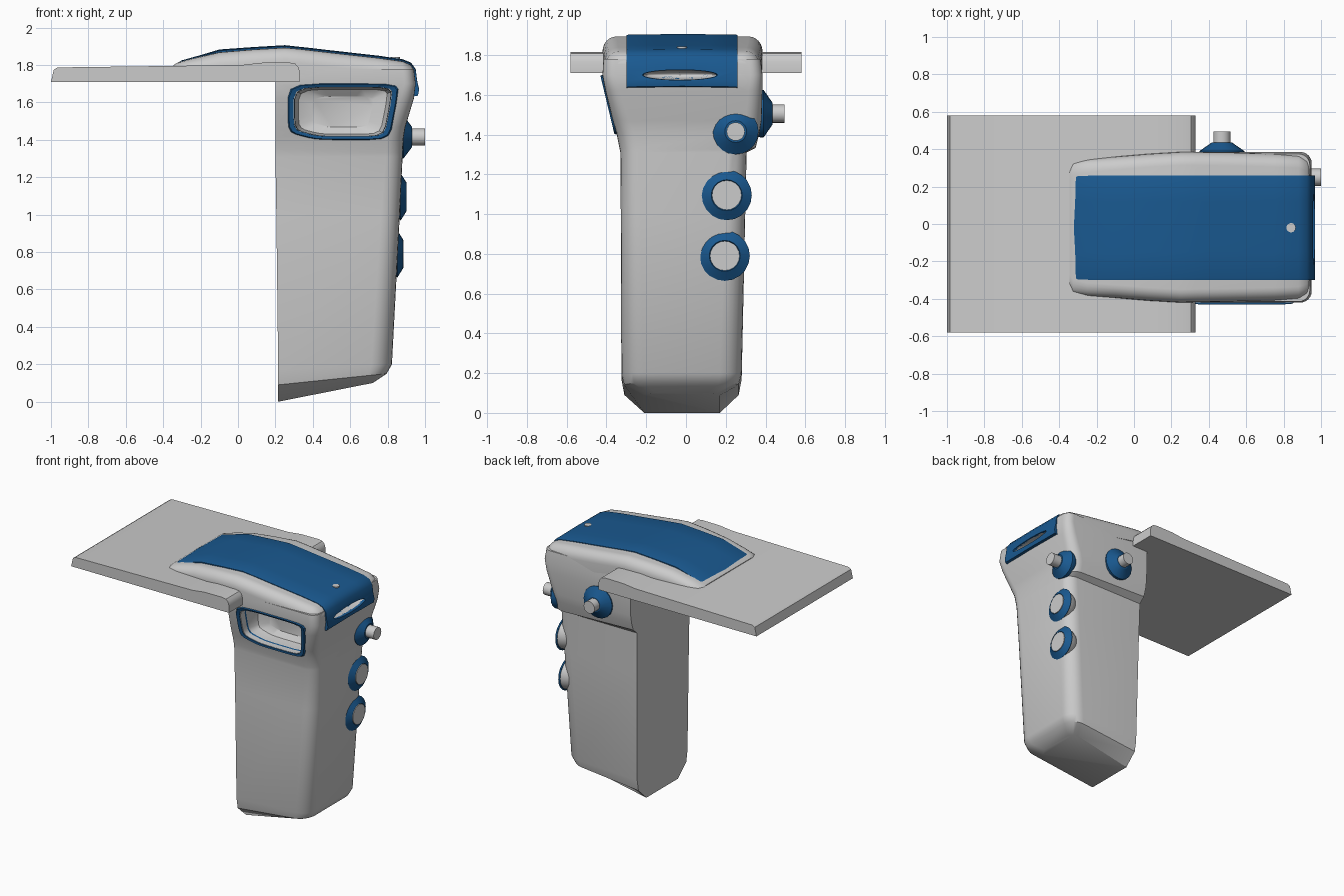
import bpy, bmesh
from math import sin, cos, pi, radians

if "Cube" in bpy.data.objects:
    bpy.data.objects.remove(bpy.data.objects["Cube"])

blue = bpy.data.materials.new("blue")
blue.diffuse_color = (0.01, 0.10, 0.28, 1)
blue.use_nodes = True
blue.node_tree.nodes["Principled BSDF"].inputs["Base Color"].default_value = blue.diffuse_color


def loft(name, rings, mat=None, closed=False, angle=35):
    """Skin a list of equal-length point rings; cap the ends or close the loop."""
    bm = bmesh.new()
    vs = [[bm.verts.new(p) for p in r] for r in rings]
    n = len(rings[0])
    pairs = list(zip(vs, vs[1:])) + ([(vs[-1], vs[0])] if closed else [])
    for a, b in pairs:
        for i in range(n):
            j = (i + 1) % n
            bm.faces.new((a[i], a[j], b[j], b[i]))
    if not closed:
        bm.faces.new(vs[0])
        bm.faces.new(vs[-1])
    bmesh.ops.recalc_face_normals(bm, faces=bm.faces)
    me = bpy.data.meshes.new(name)
    bm.to_mesh(me)
    bm.free()
    ob = bpy.data.objects.new(name, me)
    bpy.context.collection.objects.link(ob)
    if mat:
        me.materials.append(mat)
    smooth(ob, angle)
    return ob


def activate(ob):
    bpy.ops.object.select_all(action='DESELECT')
    ob.select_set(True)
    bpy.context.view_layer.objects.active = ob


def smooth(ob, angle=35):
    activate(ob)
    bpy.ops.object.shade_smooth_by_angle(angle=radians(angle))


def cut(ob, cutter):
    m = ob.modifiers.new("cut", 'BOOLEAN')
    m.operation, m.solver, m.object = 'DIFFERENCE', 'EXACT', cutter
    activate(ob)
    bpy.ops.object.modifier_apply(modifier="cut")


def lathe(name, axis, centre, profile, mat=None, seg=20):
    """Turn (distance, radius) pairs about an axis through centre."""
    rings = []
    for d, r in profile:
        ring = []
        for i in range(seg):
            u, v = r * cos(2 * pi * i / seg), r * sin(2 * pi * i / seg)
            a, b = centre
            ring.append({'X': (d, a + u, b + v), 'Y': (a + u, d, b + v),
                         'Z': (a + u, b + v, d)}[axis])
        rings.append(ring)
    return loft(name, rings, mat)


def arc(cx, cy, rx, ry, a0, a1, n=6):
    return [(cx + rx * cos(radians(a0 + (a1 - a0) * i / n)),
             cy + ry * sin(radians(a0 + (a1 - a0) * i / n))) for i in range(n + 1)]


def round_corners(pts, t):
    out = []
    for (ax, ay), (bx, by) in zip(pts, pts[1:] + pts[:1]):
        out += [(ax + (bx - ax) * t, ay + (by - ay) * t),
                (bx + (ax - bx) * t, by + (ay - by) * t)]
    return out


# handle and head: flat left face, rounded right corners
def body_ring(zl, zr, x0, x1, y0, y1, r):
    pts = [(x0, y0)] + arc(x1 - r, y0 + r, r, r, -90, 0) \
        + arc(x1 - r, y1 - r, r, r, 0, 90) + [(x0, y1)]
    return [(x, y, zl + (zr - zl) * (x - x0) / (x1 - x0)) for x, y in pts]


body = loft("handle_body", [body_ring(*s) for s in (
    (0.00, 0.10, .215, .72, -.21, .17, .06),
    (0.09, 0.15, .215, .795, -.31, .265, .10),
    (0.17, 0.20, .215, .823, -.325, .28, .11),
    (1.00, 1.00, .205, .865, -.328, .298, .10),
    (1.31, 1.31, .20, .88, -.33, .305, .09),
    (1.35, 1.33, .20, .88, -.335, .35, .09),
    (1.41, 1.41, .20, .885, -.35, .37, .09),
    (1.47, 1.47, .20, .895, -.368, .38, .08),
    (1.62, 1.62, .20, .94, -.405, .385, .07),
    (1.70, 1.70, .20, .95, -.42, .385, .06),
    (1.78, 1.78, .20, .94, -.415, .375, .06))])


# rounded cap arching over the plate
def cap_ring(x, y0, y1, zt, zb):
    rz = min(.075, (zt - zb) * .9)
    pts = [(y0, zb), (y1, zb)] + arc(y1 - .07, zt - rz, .07, rz, 0, 90) \
        + arc(y0 + .07, zt - rz, .07, rz, 90, 180)
    return [(x, y, z) for y, z in pts]


cap = loft("top_cap", [cap_ring(*s) for s in (
    (-.345, -.34, .30, 1.80, 1.775), (-.325, -.37, .33, 1.812, 1.775),
    (-.25, -.385, .345, 1.833, 1.775), (-.10, -.395, .36, 1.868, 1.775),
    (.08, -.41, .375, 1.883, 1.775), (.25, -.42, .385, 1.893, 1.775),
    (.33, -.418, .385, 1.886, 1.75), (.50, -.415, .383, 1.866, 1.72),
    (.75, -.41, .375, 1.838, 1.72), (.88, -.405, .37, 1.82, 1.72),
    (.925, -.39, .355, 1.80, 1.72), (.943, -.365, .33, 1.77, 1.72))])

# blue band running over the cap and down the right end
band_top = [(-.345, 1.797), (-.30, 1.822), (-.20, 1.85), (-.10, 1.88), (.08, 1.893),
            (.25, 1.903), (.38, 1.889), (.50, 1.875), (.75, 1.847), (.88, 1.828),
            (.925, 1.81), (.95, 1.775), (.957, 1.72), (.968, 1.67), (.962, 1.64)]
band_low = [(.90, 1.63), (.88, 1.75), (.75, 1.79), (.25, 1.84), (-.10, 1.81), (-.33, 1.78)]
band = loft("blue_band", [[(x, y, z + dz) for x, z in band_top + band_low]
                          for y, dz in ((-.30, -.004), (-.29, 0), (-.15, .001), (-.02, .003),
                                        (.12, .001), (.25, 0), (.26, -.004))], blue)

# slot in the right end
slot = lathe("slot_cutter", 'X', (0, 0), [(-.07 * cos(a * pi / 10), max(.001, sin(a * pi / 10)))
                                         for a in range(11)], seg=32)
slot.scale, slot.location = (1.2, .19, .026), (.965, -.03, 1.70)
bpy.context.view_layer.update()
for ob in (band, cap, body):
    cut(ob, slot)

# front window: recess and blue frame following the slanted side
outline = [(.265, 1.70), (.86, 1.70), (.85, 1.60), (.81, 1.40), (.42, 1.40), (.265, 1.44)]
for t in (.14, .2):
    outline = round_corners(outline, t)


def window_ring(s, y=None, off=0):
    pts = [(.557 + (x - .557) * s, 1.55 + (z - 1.55) * s) for x, z in outline]
    return [(x, (-.35 - (z - 1.41) * .24 if y is None else y) + off, z) for x, z in pts]


recess = loft("window_cutter", [window_ring(.87, -.6), window_ring(.87, -.28),
                                window_ring(.8, -.22), window_ring(.55, -.19)])
cut(body, recess)
for ob in (slot, recess):
    bpy.data.objects.remove(ob)
for ob in (body, cap, band):
    smooth(ob)
loft("window_frame", [window_ring(1, off=.06), window_ring(1, off=-.002),
                      window_ring(.975, off=-.012), window_ring(.89, off=-.008),
                      window_ring(.865, off=.06)], blue, closed=True)

# flat plate
plate = [(-1, 1.71), (.33, 1.71), (.33, 1.765), (.322, 1.79), (.305, 1.808), (.27, 1.814),
         (.12, 1.812), (.02, 1.80), (-.965, 1.787), (-.985, 1.775)]
loft("flat_plate", [[(x, y, z) for x, z in plate] for y in (-.58, .58)])

# pegged knobs on the right end and the back
for name, axis, c, d, r, end in (("right_knob", 'X', (.25, 1.415), .87, .115, 1.0),
                                 ("back_knob", 'Y', (.47, 1.505), .375, .12, .495)):
    lathe(name + "_base", axis, c, [(d - .03, r * .9), (d, r), (d + .015, r), (d + .06, .055)], blue)
    lathe(name + "_peg", axis, c, [(d, .046), (end, .046)])

# ringed push buttons with grey bosses behind
for name, y, z, x in (("upper_button", .205, 1.095, .87), ("lower_button", .195, .79, .852)):
    lathe(name + "_ring", 'X', (y, z), [(x - .008, .118), (x, .126), (x + .03, .078), (x + .02, .07)], blue)
    lathe(name + "_face", 'X', (y, z), [(x, .074), (x + .032, .074)])
    lathe(name + "_boss", 'X', (y, z), [(x - .12 * sin(a * pi / 12), max(.002, .115 * cos(a * pi / 12)))
                                        for a in range(7)])

# small indicator dot on top
lathe("indicator_dot", 'Z', (.84, -.02), [(1.80, .025), (1.842, .025)])
